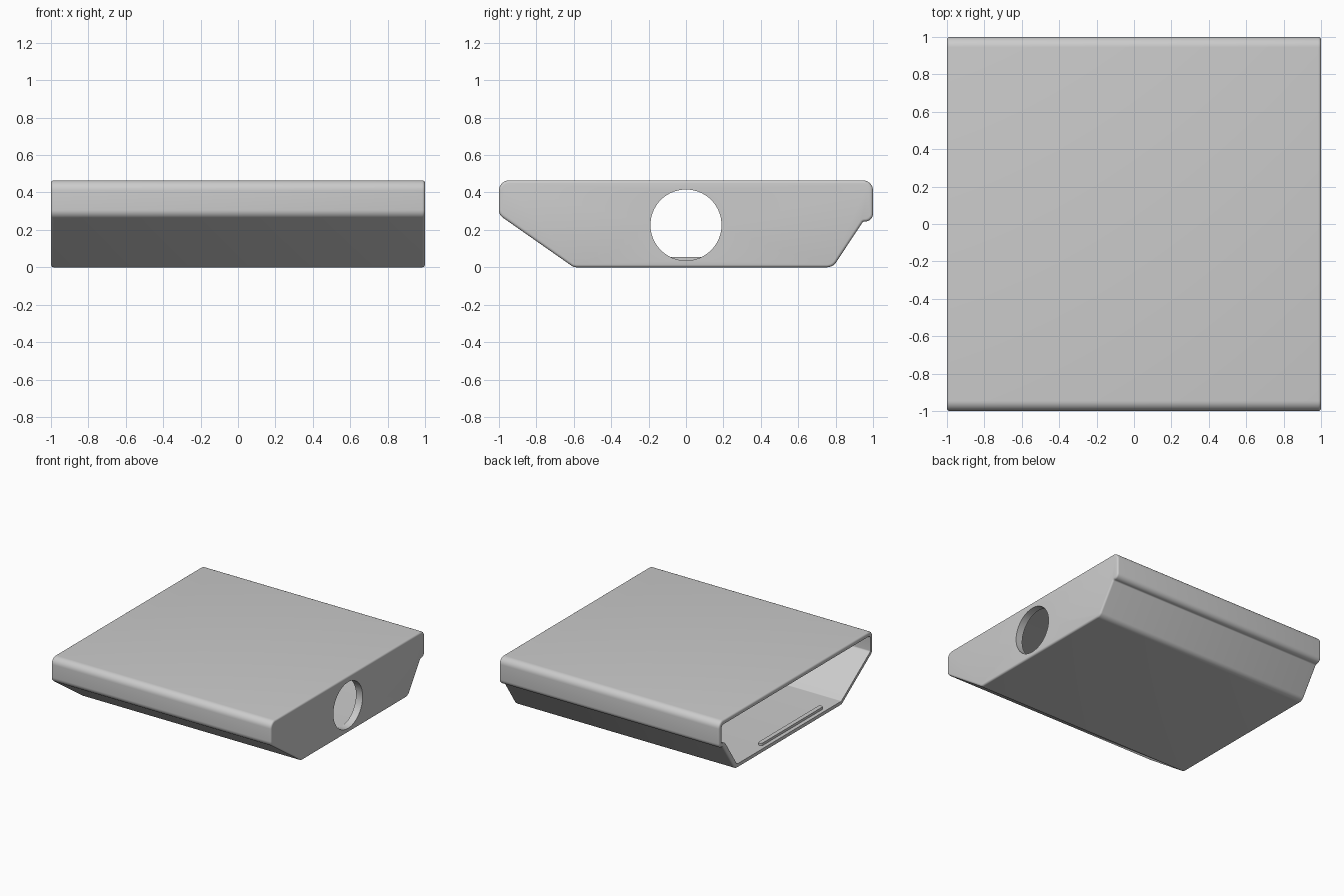
import bpy, bmesh, math
from mathutils import Vector

if "Cube" in bpy.data.objects:
    bpy.data.objects.remove(bpy.data.objects["Cube"], do_unlink=True)

WALL = 0.035      # shell thickness
EDGE = 0.015      # rounding of the end edges
END_WALL = 0.06   # thickness of the closed end

grey = bpy.data.materials.new("light grey")
grey.use_nodes = True
grey.diffuse_color = (0.6, 0.6, 0.6, 1)
grey.node_tree.nodes["Principled BSDF"].inputs["Base Color"].default_value = (0.6, 0.6, 0.6, 1)

# Side profile corners, counter-clockwise: y, z, rounding radius
CORNERS = [(-0.6, 0, 0.05), (0.785, 0, 0.06), (0.947, 0.245, 0.015),
           (1, 0.245, 0.042), (1, 0.465, 0.055), (-1, 0.465, 0.055), (-1, 0.28, 0.05)]


def profile(inset, steps=8):
    """Rounded side profile, moved inwards by inset."""
    pts = [Vector(c[:2]) for c in CORNERS]
    n, ring = len(pts), []
    for i, (p, corner) in enumerate(zip(pts, CORNERS)):
        d0 = (p - pts[i - 1]).normalized()
        d1 = (pts[(i + 1) % n] - p).normalized()
        n0, n1 = Vector((-d0.y, d0.x)), Vector((-d1.y, d1.x))
        turn = math.atan2(d0.x * d1.y - d0.y * d1.x, d0.dot(d1))
        side = 1 if turn > 0 else -1
        bisector = (n0 + n1) / (1 + n0.dot(n1))
        radius = max(corner[2] - side * inset, 0.005)
        centre = p + bisector * (inset + side * radius)
        a0 = math.atan2(-n0.y * side, -n0.x * side)
        for k in range(steps + 1):
            a = a0 + turn * k / steps
            ring.append(centre + radius * Vector((math.cos(a), math.sin(a))))
    return ring


def finish(name, bm):
    bmesh.ops.recalc_face_normals(bm, faces=bm.faces)
    mesh = bpy.data.meshes.new(name)
    bm.to_mesh(mesh)
    bm.free()
    mesh.materials.append(grey)
    obj = bpy.data.objects.new(name, mesh)
    bpy.context.collection.objects.link(obj)
    return obj


def smooth(obj):
    bpy.ops.object.select_all(action="DESELECT")
    obj.select_set(True)
    bpy.context.view_layer.objects.active = obj
    bpy.ops.object.shade_smooth_by_angle(angle=math.radians(30))


# Sleeve: lofted rings from inside the closed end, round the open rim, to the outer end
arc = [(EDGE * (1 - math.sin(a)), EDGE * (1 - math.cos(a)))
       for a in (math.radians(22.5 * k) for k in range(5))]
stations = [(1 - END_WALL, WALL), (-1, WALL)]
stations += [(-1 + e, i) for i, e in arc]
stations += [(1 - e, i) for i, e in reversed(arc)]
bm = bmesh.new()
rings = [[bm.verts.new((x, p.x, p.y)) for p in profile(inset)] for x, inset in stations]
for a, b in zip(rings, rings[1:]):
    for i in range(len(a)):
        j = (i + 1) % len(a)
        bm.faces.new((a[i], a[j], b[j], b[i]))
bm.faces.new(rings[0])
bm.faces.new(rings[-1])
sleeve = finish("sleeve", bm)

# Round opening through the closed end
bpy.ops.mesh.primitive_cylinder_add(vertices=64, radius=0.19, depth=0.3,
                                    location=(1, 0, 0.226), rotation=(0, math.pi / 2, 0))
cutter = bpy.context.object
cutter.name = "hole_cutter"
cutter.hide_render = True
cutter.data.materials.append(grey)
cut = sleeve.modifiers.new("round hole", "BOOLEAN")
cut.operation, cut.solver, cut.object = "DIFFERENCE", "EXACT", cutter
bpy.context.view_layer.objects.active = sleeve
bpy.ops.object.modifier_apply(modifier=cut.name)
bpy.data.objects.remove(cutter, do_unlink=True)
smooth(sleeve)

# Low retaining rib with rounded ends on the floor by the open end
bm = bmesh.new()
outline = []
for end in (1, -1):
    for k in range(9):
        a = math.pi * k / 8 + (0 if end > 0 else math.pi)
        outline.append(bm.verts.new((-0.95 + 0.018 * math.cos(a),
                                     0.385 * end + 0.018 * math.sin(a), WALL - 0.005)))
base = bm.faces.new(outline)
top = bmesh.ops.extrude_face_region(bm, geom=[base])["geom"]
bmesh.ops.translate(bm, vec=(0, 0, 0.025), verts=[v for v in top if isinstance(v, bmesh.types.BMVert)])
smooth(finish("floor_rib", bm))
